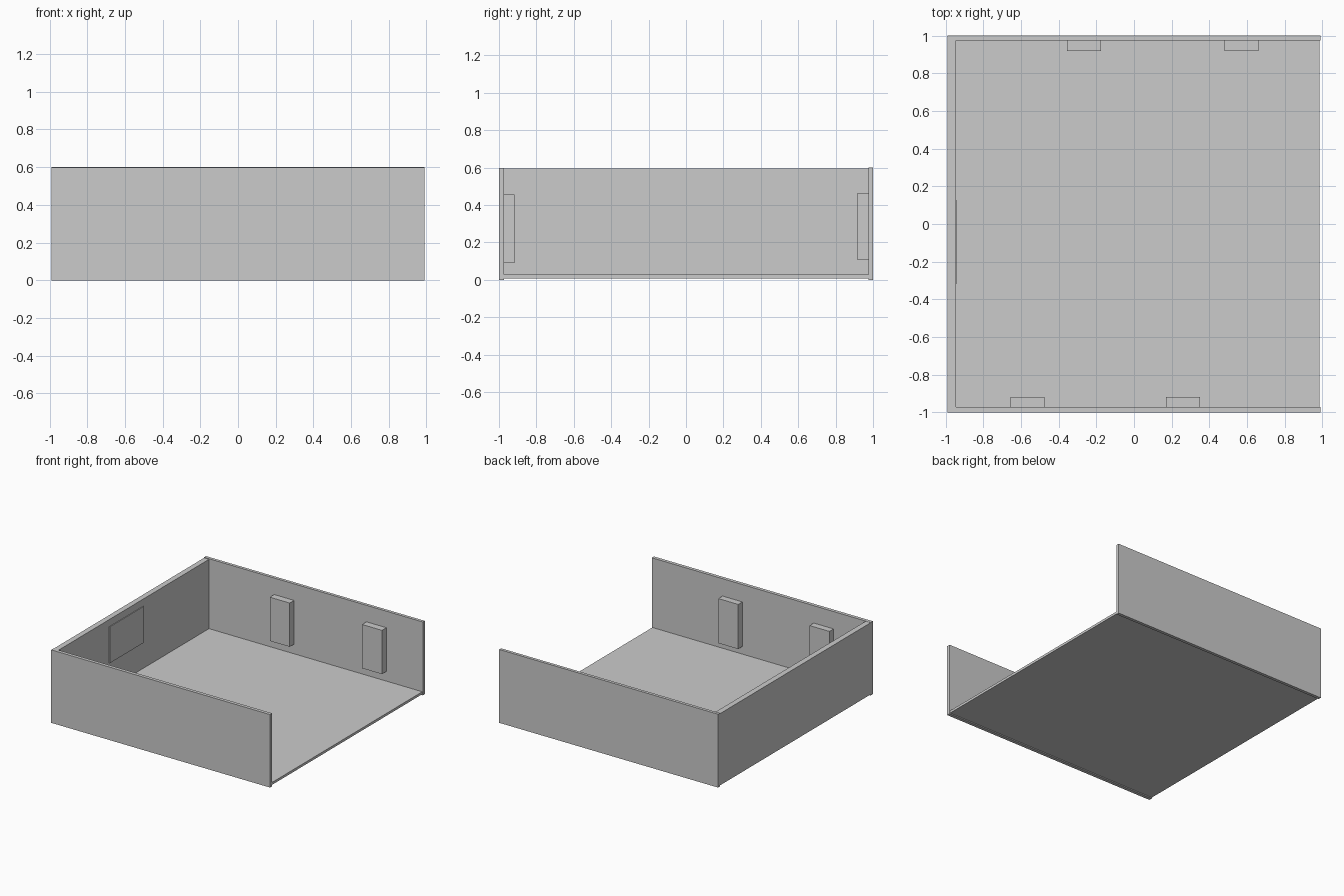
import bpy

cube = bpy.data.objects.get("Cube")
if cube:
    bpy.data.objects.remove(cube, do_unlink=True)

grey = bpy.data.materials.new("plain_grey")
grey.use_nodes = True
color = (0.6, 0.6, 0.6, 1.0)
grey.diffuse_color = color
grey.node_tree.nodes["Principled BSDF"].inputs["Base Color"].default_value = color


def box(name, x, y, z):
    """Add a box spanning the given (min, max) ranges."""
    spans = (x, y, z)
    bpy.ops.mesh.primitive_cube_add(size=1, location=[(a + b) / 2 for a, b in spans])
    obj = bpy.context.object
    obj.name = name
    obj.scale = [b - a for a, b in spans]
    bpy.ops.object.transform_apply(location=False, rotation=False, scale=True)
    obj.data.materials.append(grey)
    return obj


# Room shell, open on the +x side
box("floor", (-0.985, 0.985), (-0.975, 0.975), (0.008, 0.028))
box("front_wall", (-0.99, 0.99), (-1, -0.972), (0, 0.597))
box("back_wall", (-0.99, 0.99), (0.975, 1), (0, 0.6))
box("end_wall", (-0.99, -0.945), (-0.974, 0.976), (0.008, 0.595))

# Thin panel on the end wall
box("end_panel", (-0.946, -0.939), (-0.315, 0.125), (0.24, 0.537))

# Raised blocks on the long walls
for i, x in enumerate((-0.655, 0.17)):
    box(f"front_block_{i + 1}", (x, x + 0.18), (-0.973, -0.918), (0.09, 0.455))
for i, x in enumerate((-0.355, 0.48)):
    box(f"back_block_{i + 1}", (x, x + 0.18), (0.918, 0.976), (0.107, 0.465))
